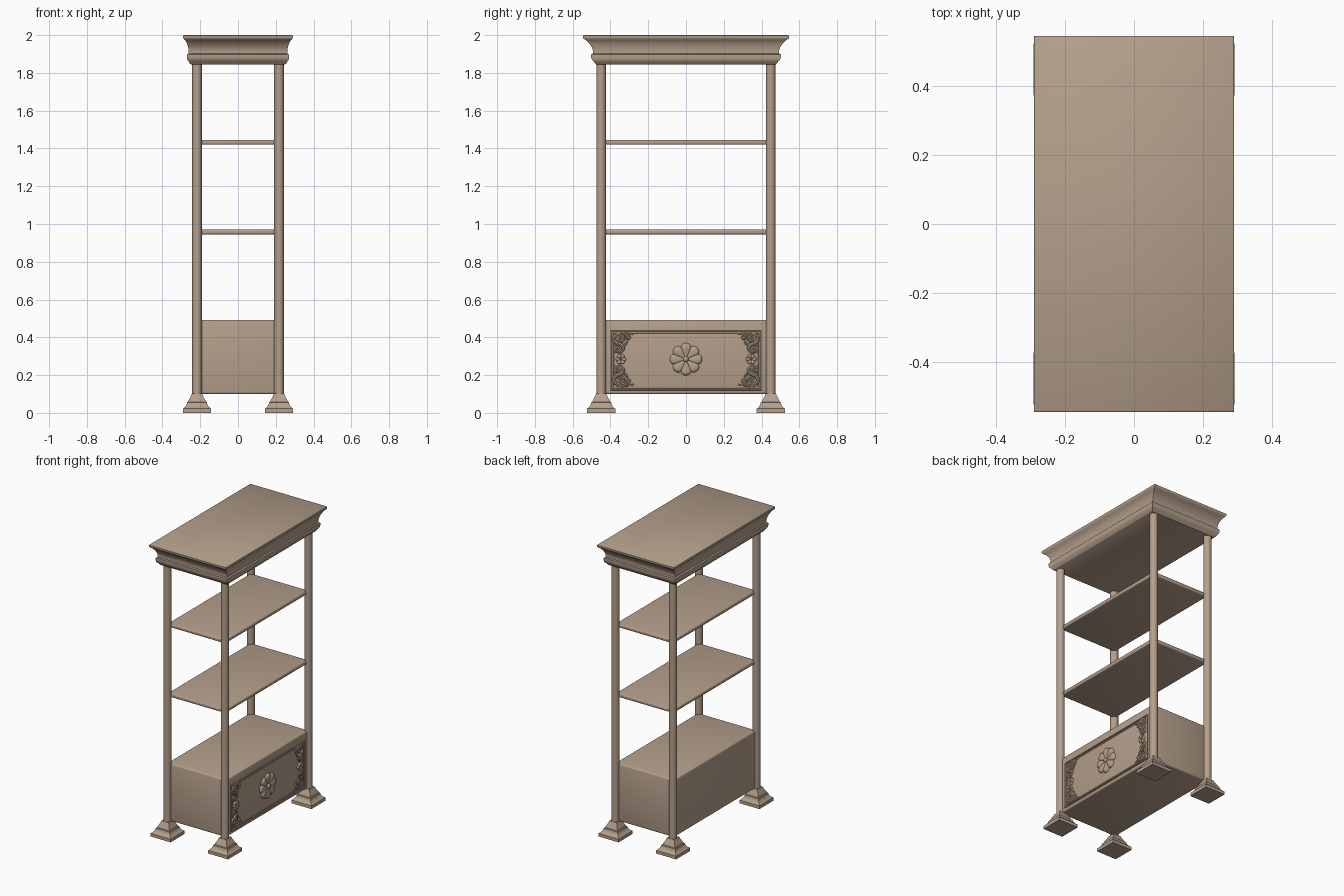
import bpy, bmesh, math
from mathutils import Vector

if "Cube" in bpy.data.objects:
    bpy.data.objects.remove(bpy.data.objects["Cube"])

wood = bpy.data.materials.new("warm_tan_wood")
wood.diffuse_color = (0.46, 0.35, 0.26, 1)
wood.use_nodes = True
wood.node_tree.nodes["Principled BSDF"].inputs["Base Color"].default_value = wood.diffuse_color


def finish(ob, angle=40):
    ob.data.materials.clear()
    ob.data.materials.append(wood)
    bpy.ops.object.select_all(action='DESELECT')
    ob.select_set(True)
    bpy.context.view_layer.objects.active = ob
    bpy.ops.object.shade_smooth_by_angle(angle=math.radians(angle))
    return ob


def from_bmesh(name, bm, angle=40):
    bmesh.ops.recalc_face_normals(bm, faces=bm.faces)
    me = bpy.data.meshes.new(name)
    bm.to_mesh(me)
    bm.free()
    ob = bpy.data.objects.new(name, me)
    bpy.context.collection.objects.link(ob)
    return finish(ob, angle)


def loft(name, rings, cx=0, cy=0):
    """Stack of rectangles (half x, half y, z)."""
    bm = bmesh.new()
    loops = [[bm.verts.new((cx + sx * hx, cy + sy * hy, z))
              for sx, sy in ((-1, -1), (1, -1), (1, 1), (-1, 1))] for hx, hy, z in rings]
    for a, b in zip(loops, loops[1:]):
        for i in range(4):
            j = (i + 1) % 4
            bm.faces.new((a[i], a[j], b[j], b[i]))
    bm.faces.new(loops[0][::-1])
    bm.faces.new(loops[-1])
    return from_bmesh(name, bm)


def box(name, lo, hi, bevel, segments=3):
    bm = bmesh.new()
    bmesh.ops.create_cube(bm, size=1)
    for v in bm.verts:
        v.co = Vector([(lo[i] + hi[i]) / 2 + v.co[i] * (hi[i] - lo[i]) for i in range(3)])
    bmesh.ops.bevel(bm, geom=bm.edges[:], offset=bevel, segments=segments,
                    profile=0.5, affect='EDGES')
    return from_bmesh(name, bm)


def tubes(name, paths, depth, kind='POLY', cyclic=False):
    """Carved strands lying on the panel; paths hold (y, z, relative radius)."""
    cu = bpy.data.curves.new(name, 'CURVE')
    cu.dimensions = '3D'
    cu.bevel_depth = depth
    cu.bevel_resolution = 2
    cu.use_fill_caps = True
    cu.resolution_u = 5
    for path in paths:
        sp = cu.splines.new(kind)
        sp.points.add(len(path) - 1)
        for p, (y, z, r) in zip(sp.points, path):
            p.co = (FACE, y, z, 1)
            p.radius = r
        sp.use_cyclic_u = cyclic
        if kind == 'NURBS':
            sp.order_u = 3
            sp.use_endpoint_u = True
    ob = bpy.data.objects.new(name, cu)
    bpy.context.collection.objects.link(ob)
    bpy.ops.object.select_all(action='DESELECT')
    ob.select_set(True)
    bpy.context.view_layer.objects.active = ob
    bpy.ops.object.convert(target='MESH')
    return finish(bpy.context.view_layer.objects.active)


def rosette(name, cy, cz, radius, petals, height):
    """Lobed domed flower on the panel face, with a centre bead."""
    bm = bmesh.new()
    n, steps = petals * 10, (1, 0.97, 0.88, 0.7, 0.5, 0.3, 0.14)
    lift = (-0.1, 0.6, 0.95, 1, 0.85, 0.65, 0.5)
    loops = []
    for t, h in zip(steps, lift):
        ring = []
        for k in range(n):
            a = 2 * math.pi * k / n
            lobe = math.sqrt(abs(math.cos(petals * a / 2)))
            r = radius * t * (1 - 0.2 * (1 - lobe) * t)
            x = FACE + height * h * (0.55 + 0.45 * lobe)
            ring.append(bm.verts.new((x, cy + r * math.cos(a), cz + r * math.sin(a))))
        loops.append(ring)
    for a, b in zip(loops, loops[1:]):
        for i in range(n):
            j = (i + 1) % n
            bm.faces.new((a[i], a[j], b[j], b[i]))
    bm.faces.new(loops[-1])
    res = bmesh.ops.create_uvsphere(bm, u_segments=14, v_segments=8, radius=radius * 0.17)
    for v in res['verts']:
        v.co += Vector((FACE + height * 0.5, cy, cz))
    return from_bmesh(name, bm, 60)


FACE = 0.222          # front face of the cabinet, towards +x
CX, CY = 0.217, 0.449  # column centres

# columns and stepped feet
foot = [(0.075, 0.0), (0.075, 0.022), (0.066, 0.029), (0.059, 0.037), (0.054, 0.048),
        (0.053, 0.056), (0.047, 0.058), (0.045, 0.066), (0.038, 0.078), (0.032, 0.09), (0.027, 0.102)]
for sx in (-1, 1):
    for sy in (-1, 1):
        bm = bmesh.new()
        bmesh.ops.create_cone(bm, cap_ends=True, segments=28, radius1=0.0255,
                              radius2=0.0255, depth=1.77)
        for v in bm.verts:
            v.co += Vector((sx * CX, sy * CY, 0.975))
        from_bmesh("column", bm)
        loft("column_foot", [(h, h, z) for h, z in foot], sx * CX, sy * CY)

# moulded cornice
loft("cornice", [(0.248, 0.476, 1.845), (0.256, 0.481, 1.85), (0.261, 0.489, 1.86),
                 (0.268, 0.497, 1.868), (0.27, 0.502, 1.88), (0.27, 0.502, 1.898),
                 (0.262, 0.493, 1.902), (0.261, 0.492, 1.915), (0.264, 0.498, 1.935),
                 (0.27, 0.511, 1.955), (0.279, 0.528, 1.972), (0.287, 0.542, 1.98),
                 (0.29, 0.546, 1.985), (0.29, 0.546, 1.997), (0.286, 0.542, 2.0)])

# shelves
for z in (0.945, 1.42):
    box("shelf", (-0.217, -0.446, z), (0.217, 0.446, z + 0.026), 0.008)

# cabinet drawer box
box("cabinet", (-FACE, -0.446, 0.1), (FACE, 0.446, 0.493), 0.01)

# panel border mouldings
for name, y, z0, z1, d in (("panel_border_outer", 0.396, 0.124, 0.435, 0.006),
                           ("panel_border_inner", 0.384, 0.136, 0.423, 0.003)):
    ob = tubes(name, [[(-y, z0, 1), (y, z0, 1), (y, z1, 1), (-y, z1, 1)]], d, cyclic=True)

# carved flowers
CZ = 0.284
rosette("center_flower", 0, CZ, 0.086, 8, 0.014)
for s in (-1, 1):
    rosette("side_flower", s * 0.345, CZ, 0.028, 6, 0.013)


# scroll carvings: one quarter, mirrored to four corners
def spiral(y, z, r, start, turns):
    return [(y + r * (1 - 0.8 * i / 16) * math.cos(start + turns * i / 16 * 2 * math.pi),
             z + r * (1 - 0.8 * i / 16) * math.sin(start + turns * i / 16 * 2 * math.pi),
             1 - 0.3 * i / 16) for i in range(17)]


quarter = [
    [(0.36, 0.03, 0.5), (0.328, 0.045, 1), (0.338, 0.078, 1.2), (0.374, 0.085, 1.2),
     (0.384, 0.118, 1.1), (0.355, 0.138, 1.1), (0.318, 0.125, 1), (0.275, 0.136, 0.4)],
    [(0.37, 0.138, 0.5), (0.345, 0.142, 1.2), (0.31, 0.137, 1), (0.29, 0.128, 0.4)],
    [(0.332, 0.07, 0.4), (0.315, 0.082, 1.1), (0.31, 0.1, 0.4)],
    [(0.376, 0.03, 0.4), (0.38, 0.05, 1), (0.372, 0.075, 0.5)],
    spiral(0.362, 0.054, 0.016, 3.1, 1.3),
    spiral(0.345, 0.107, 0.02, 0.3, 1.4),
    spiral(0.305, 0.117, 0.012, 1.6, -1.2),
]
tubes("scroll_carving", [[(sy * y, CZ + sz * z, r) for y, z, r in path]
                         for sy in (-1, 1) for sz in (-1, 1) for path in quarter],
      0.0085, 'NURBS')
